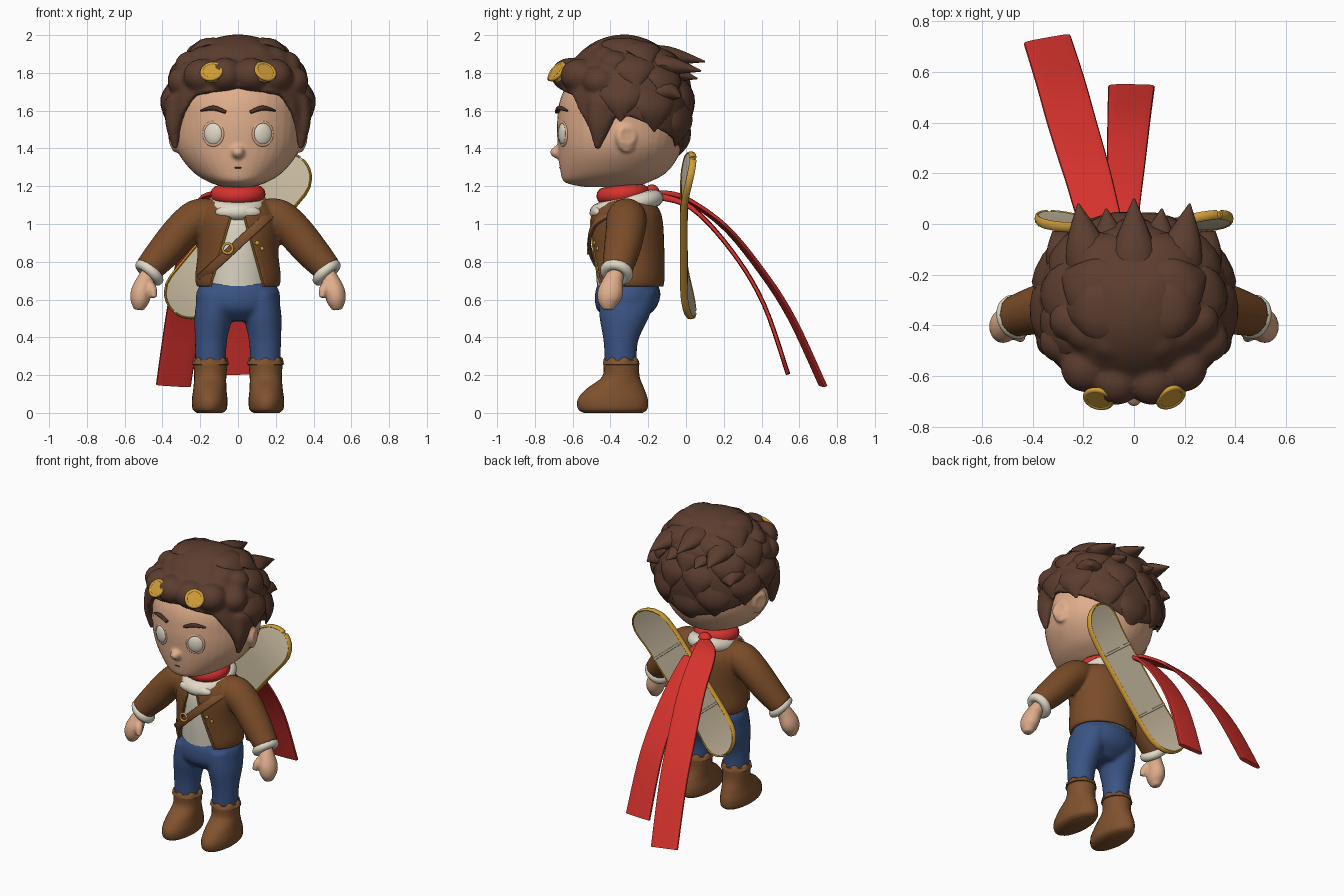
import bpy, bmesh
from math import sin, cos, pi, radians, acos, asin, sqrt
from mathutils import Vector as V

if "Cube" in bpy.data.objects:
    bpy.data.objects.remove(bpy.data.objects["Cube"], do_unlink=True)

def material(name, r, g, b):
    lin = [((c / 255 + 0.055) / 1.055) ** 2.4 for c in (r, g, b)] + [1]
    m = bpy.data.materials.new(name)
    m.use_nodes = True
    m.diffuse_color = lin
    m.node_tree.nodes["Principled BSDF"].inputs["Base Color"].default_value = lin
    return m

HAIR = material("hair_brown", 92, 61, 47)
SKIN = material("skin", 224, 174, 140)
JACKET = material("jacket_brown", 122, 76, 40)
BOOT = material("boot_leather", 128, 82, 46)
CREAM = material("cream", 226, 218, 200)
CANVAS = material("canvas", 208, 194, 166)
RED = material("scarf_red", 214, 50, 45)
BLUE = material("trouser_blue", 58, 84, 132)
GOLD = material("gold", 206, 156, 56)
DARK = material("dark_brown", 78, 48, 36)

def finish(ob, name, mats, angle=50):
    ob.name = name
    for m in mats:
        ob.data.materials.append(m)
    ob.data.shade_smooth()
    ob.data.set_sharp_from_angle(angle=radians(angle))
    return ob

# Surface skinned over rows of points
def skin(name, rings, mats, wrap=True, caps=True, rule=None, thick=0):
    bm = bmesh.new()
    rows = [[bm.verts.new(p) for p in r] for r in rings]
    n = len(rows[0])
    for j, (lower, upper) in enumerate(zip(rows, rows[1:])):
        for i in range(n if wrap else n - 1):
            k = (i + 1) % n
            f = bm.faces.new((lower[i], lower[k], upper[k], upper[i]))
            f.material_index = rule(i, j) if rule else 0
    if wrap and caps:
        bm.faces.new(rows[0])
        bm.faces.new(rows[-1])
    bmesh.ops.recalc_face_normals(bm, faces=bm.faces)
    me = bpy.data.meshes.new(name)
    bm.to_mesh(me)
    bm.free()
    ob = bpy.data.objects.new(name, me)
    bpy.context.collection.objects.link(ob)
    if thick:
        mod = ob.modifiers.new("thickness", "SOLIDIFY")
        mod.thickness, mod.offset, mod.material_offset_rim = thick, 0, 1 if rule else 0
    return finish(ob, name, mats)

def spline(rows, k=5):
    p, out = [rows[0], *rows, rows[-1]], []
    for a, b, c, d in zip(p, p[1:], p[2:], p[3:]):
        for t in (i / k for i in range(k)):
            out.append([y + t / 2 * (z - x + t * (2 * x - 5 * y + 4 * z - w + t * (3 * (y - z) + w - x)))
                        for x, y, z, w in zip(a, b, c, d)])
    return out + [list(rows[-1])]

def oval(c, a, b, n, p=1.0):
    def e(v):
        return abs(v) ** p * (1 if v > 0 else -1)
    return [c + a * e(cos(2 * pi * i / n)) + b * e(sin(2 * pi * i / n)) for i in range(n)]

# Level ovals: x, y, z, half width, half depth
def stack(name, rows, mat, n=28):
    return skin(name, [oval(V(r[:3]), V((r[3], 0, 0)), V((0, r[4], 0)), n) for r in spline(rows)], [mat])

# Ovals along a path: x, y, z, half width along hint, half depth
def tube(name, rows, mat, hint=(0, 1, 0), n=14, p=1.0, k=5):
    pts, rings = spline(rows, k), []
    for i, r in enumerate(pts):
        t = (V(pts[min(i + 1, len(pts) - 1)][:3]) - V(pts[max(i - 1, 0)][:3])).normalized()
        side = (V(hint) - t * t.dot(V(hint))).normalized()
        rings.append(oval(V(r[:3]), side * r[3], t.cross(side) * r[4], n, p))
    return skin(name, rings, [mat])

def ball(name, loc, size, mat, rot=(0, 0, 0)):
    bpy.ops.mesh.primitive_uv_sphere_add(segments=20, ring_count=12, location=loc, rotation=rot)
    bpy.context.object.scale = size
    return finish(bpy.context.object, name, [mat])

def loop(name, loc, radius, r, mat, rot=(0, 0, 0), sy=1):
    bpy.ops.mesh.primitive_torus_add(major_segments=32, location=loc, rotation=rot, major_radius=radius, minor_radius=r)
    bpy.context.object.scale.y = sy
    return finish(bpy.context.object, name, [mat])

# Melt overlapping parts into one soft surface
def fuse(name, obs, voxel, rounds):
    bpy.ops.object.select_all(action="DESELECT")
    for ob in obs:
        ob.select_set(True)
    bpy.context.view_layer.objects.active = obs[0]
    bpy.ops.object.convert(target="MESH")
    bpy.ops.object.join()
    ob = bpy.context.object
    ob.name = name
    mod = ob.modifiers.new("melt", "REMESH")
    mod.mode, mod.voxel_size, mod.use_smooth_shade = "VOXEL", voxel, True
    mod = ob.modifiers.new("soften", "SMOOTH")
    mod.factor, mod.iterations = .5, rounds

# Head and face
head = [stack("head", [(0, -.41, 1.195, .07, .12), (0, -.42, 1.22, .15, .22), (0, -.38, 1.28, .243, .285),
                       (0, -.35, 1.4, .328, .328), (0, -.34, 1.55, .345, .342), (0, -.33, 1.7, .33, .32),
                       (0, -.33, 1.9, .18, .18)], SKIN, 40),
        ball("nose", (0, -.675, 1.38), (.036, .045, .034), SKIN)]
for s in (1, -1):
    ball("eye", (s * .13, -.648, 1.478), (.053, .024, .06), CREAM, (0, 0, s * .35))
    loop("eyelid", (s * .13, -.65, 1.478), .054, .008, SKIN, (pi / 2, 0, s * .35), 1.12)
    tube("eyebrow", [(s * .065, -.683, 1.592, .009, .012), (s * .13, -.67, 1.614, .013, .014),
                     (s * .195, -.632, 1.6, .005, .01)], DARK, (0, 0, 1))
    head += [ball("ear", (s * .335, -.32, 1.455), (.022, .055, .08), SKIN, (.2, 0, s * .3)),
             loop("ear_rim", (s * .346, -.315, 1.465), .042, .013, SKIN, (0, pi / 2, s * .3))]
fuse("head", head, .011, 3)
ball("mouth", (0, -.664, 1.298), (.022, .008, .005), DARK)

# Hair cap with a shaped hairline: degrees from the front, height
LINE = [(0, 1.72), (38, 1.68), (54, 1.55), (65, 1.43), (76, 1.56), (95, 1.57), (180, 1.37)]

def bottom(a):
    d = abs(a) * 180 / pi
    for (a0, z0), (a1, z1) in zip(LINE, LINE[1:]):
        if d <= a1 + .01:
            return acos((z0 + (z1 - z0) * (d - a0) / (a1 - a0) - 1.6) / .385)

def hair(a, th, k=1.0):
    k += .04 * sin(2 * a) ** 2 * sin(th) * (cos(a) < 0)
    return V((.375 * k * sin(th) * sin(a), -.33 - .34 * k * sin(th) * cos(a), 1.6 + .385 * k * cos(th)))

AZ = [pi * (2 * i / 96 - 1) for i in range(96)]
parts = [skin("hair_cap", [[hair(a, .02 + (bottom(a) - .02) * j / 20) for a in AZ] for j in range(21)],
              [HAIR], caps=False, thick=.036),
         ball("hair_crown", (0, -.33, 1.86), (.26, .22, .135), HAIR),
         ball("hair_back", (0, -.2, 1.8), (.26, .2, .13), HAIR)]

# Soft curls over the front and sides
for s in (1, -1):
    for x, y, z, r in [(.07, -.615, 1.79, .1), (.19, -.565, 1.785, .1), (.285, -.46, 1.755, .09), (.32, -.42, 1.63, .075),
                       (.25, -.38, 1.84, .085), (.09, -.45, 1.87, .1), (.18, -.42, 1.86, .09), (.31, -.3, 1.72, .07)]:
        parts.append(ball("curl", (s * x, y, z), (r, r, r * .9), HAIR))
    parts.append(tube("side_lock", [(s * .335, -.43, 1.66, .09, .05), (s * .345, -.455, 1.53, .065, .04),
                                    (s * .33, -.47, 1.395, .014, .014)], HAIR))
fuse("hair", parts, .013, 5)

# Overlapping pointed locks round the sides and back, then loose spikes
for row, lift, flare in ((.06, .03, .03), (-.4, .04, .07), (-.85, .04, .08)):
    for i in range(7):
        a = pi + (i - 3) * .54 + (.25 if row == -.4 else 0)
        a = a if a <= pi else a - 2 * pi
        th, back = bottom(a) + row, .3 + .7 * max(0, -cos(a))
        root, mid, tip = hair(a, th - .65, .93), hair(a, th - .3, 1 + lift * .6), hair(a, th, 1 + flare * back)
        tube("hair_lock", [(*root, .12, .03), (*mid, .105, .035), (*tip, .004, .004)], HAIR, (cos(a), sin(a), 0), 10)
for x, y, z in [(0, .1, 1.86), (.11, .06, 1.77), (.22, .08, 1.81), (.32, -.03, 1.67)]:
    for s in (1, -1) if x else (1,):
        tip, root, mid = V((s * x, y, z)), V((s * x * .6, -.27, z + .02)), V((s * x * .85, -.1, z + .03))
        tube("hair_spike", [(*root, .1, .06), (*mid, .085, .055), (*tip, .004, .004)], HAIR, (1, 0, 0), 10)

# Goggles pushed up on the hair
for c, d in (((.14, -.675, 1.8), (.4, -.72, .62)), ((-.137, -.68, 1.8), (-.2, -.75, .62))):
    d = V(d).normalized()
    rot = d.to_track_quat("Z", "Y").to_euler()
    bpy.ops.mesh.primitive_cylinder_add(vertices=24, radius=.05, depth=.04, location=c, rotation=rot)
    finish(bpy.context.object, "goggle_lens", [GOLD])
    loop("goggle_rim", V(c) + d * .012, .052, .011, GOLD, rot)

# Shirt and open jacket: height, half width, centre, half depth
TORSO = spline([(.67, .205, -.305, .172), (.72, .213, -.305, .178), (.85, .2, -.31, .182), (1.0, .205, -.315, .18),
                (1.07, .185, -.315, .162), (1.13, .12, -.315, .115)])
stack("shirt", [(0, -.31, .66, .18, .16), (0, -.315, .85, .18, .168), (0, -.32, 1.02, .17, .158),
                (0, -.32, 1.12, .1, .1)], CREAM)
rings = []
for z, rx, yc, ry in TORSO:
    t = min(1, max(0, (z - .67) / .36))
    lo, hi = asin((.135 - .1 * t) / rx), 2 * pi - asin((.145 - .105 * t) / rx)
    rings.append([V((rx * sin(a), yc - ry * cos(a), z)) for a in (lo + (hi - lo) * i / 36 for i in range(37))])
parts = [skin("jacket", rings, [JACKET], wrap=False, thick=.028)]
for s in (1, -1):
    parts.append(tube("sleeve", [(s * .11, -.315, 1.055, .08, .075), (s * .205, -.315, 1.035, .105, .1),
                                 (s * .29, -.32, .97, .105, .098), (s * .385, -.34, .86, .096, .092),
                                 (s * .475, -.365, .76, .08, .076)], JACKET, n=20))
fuse("jacket", parts, .01, 3)
for i in (0, -1):
    tube("zip", [(*r[i] + V((0, -.013, 0)), .005, .005) for r in rings[:18]], GOLD, (1, 0, 0), 6, k=1)

def front(x, z):
    z, rx, yc, ry = min(TORSO, key=lambda r: abs(r[0] - z))
    return yc - ry * sqrt(max(0, 1 - (x / rx) ** 2))

# Shoulder strap, buckle and buttons
path = [(.18 - .38 * i / 8, 1.06 - .35 * i / 8) for i in range(9)]
tube("shoulder_strap", [(x, front(x, z) - .018, z, .025, .009) for x, z in path], BOOT, (.69, 0, -.72), 12, .5)
loop("buckle", (-.055, front(-.055, .87) - .032, .87), .026, .007, GOLD, (pi / 2, .75, 0))
for x, z in ((.1, .9), (.125, .87), (.085, .98)):
    ball("button", (x, front(x, z) - .014, z), (.012, .008, .012), GOLD)

# Cuffs and hands
for s in (1, -1):
    loop("cuff", (s * .469, -.367, .744), .06, .029, CREAM, V((s * .09, -.03, -.1)).to_track_quat("Z", "Y").to_euler())
    fuse("hand", [tube("palm", [(s * .465, -.365, .745, .042, .042), (s * .49, -.385, .7, .054, .048),
                                (s * .512, -.4, .64, .068, .056), (s * .52, -.41, .59, .058, .05),
                                (s * .525, -.41, .545, .028, .026)], SKIN),
                  tube("thumb", [(s * .48, -.4, .69, .026, .026), (s * .455, -.435, .655, .028, .026),
                                 (s * .445, -.45, .61, .016, .016)], SKIN)], .008, 3)

# Trousers and boots
parts = [stack("hips", [(0, -.31, .69, .195, .155), (0, -.308, .63, .222, .174), (0, -.318, .55, .212, .155),
                        (0, -.325, .485, .12, .08)], BLUE)]
for s in (1, -1):
    parts.append(stack("trouser_leg", [(s * .12, -.31, .64, .09, .15), (s * .13, -.325, .52, .1, .135),
                                       (s * .143, -.345, .38, .085, .092), (s * .145, -.345, .25, .08, .085)], BLUE))
    stack("boot", [(s * .15, -.385, 0, .068, .155), (s * .15, -.388, .02, .09, .183), (s * .15, -.388, .07, .094, .186),
                   (s * .149, -.375, .125, .088, .155), (s * .147, -.345, .19, .085, .1),
                   (s * .146, -.343, .26, .09, .094), (s * .146, -.343, .28, .088, .092)], BOOT)
    # Ragged folded boot top
    skin("boot_cuff", [[V((s * .146 + r * cos(t), -.343 + r * sin(t), z + .01 * sin(7 * t) * up))
                        for t in (2 * pi * i / 42 for i in range(42))]
                       for r, z, up in ((.08, .25, 0), (.098, .257, 0), (.092, .28, 1), (.08, .288, 1))], [BOOT])
fuse("trousers", parts, .011, 6)

# Fur collar, scarf and its trailing tails
loop("fur_collar", (0, -.315, 1.1), .113, .048, CREAM, (.24, 0, 0), 1.25)
ball("fur_collar_front", (0, -.465, 1.062), (.12, .04, .04), CREAM)
loop("scarf", (0, -.335, 1.158), .1, .046, RED, (.1, 0, 0), .96)
ball("scarf_knot", (-.02, -.18, 1.165), (.045, .04, .045), RED)
tube("long_tail", [(-.03, -.16, 1.16, .035, .02), (-.12, -.02, 1.14, .08, .014), (-.185, .2, .99, .092, .012),
                   (-.245, .4, .75, .096, .012), (-.29, .56, .5, .096, .012), (-.342, .725, .145, .094, .012)],
     RED, (1, .15, 0), 16, .5)
tube("short_tail", [(-.02, -.16, 1.15, .03, .02), (-.03, .03, 1.085, .05, .014), (-.03, .24, .86, .075, .012),
                    (-.02, .41, .58, .085, .012), (-.01, .54, .205, .092, .012)], RED, (1, 0, 0), 16, .5)

# Board carried on the back, with upturned ends and a gold rim
ALONG, ACROSS = V((cos(.88), 0, sin(.88))), V((-sin(.88), 0, cos(.88)))
half = [(.39 * i / 6, .135) for i in range(6)] + [(.39 + .135 * sin(t * pi / 18), .135 * cos(t * pi / 18))
                                                  for t in (0, 2, 4, 5, 6, 7, 7.8, 8.6)]
rows = [(-a, w) for a, w in half[:0:-1]] + half

def board(a, w):
    return V((0, -.012 + .05 * (max(0, abs(a) - .25) / .28) ** 2, .94)) + ALONG * a + ACROSS * w

skin("back_board", [[board(a, w * c) for c in (-1, -.93, -.4, 0, .4, .93, 1)] for a, w in rows], [CANVAS, GOLD],
     wrap=False, thick=.03, rule=lambda i, j: 1 if i in (0, 5) or j in (0, len(rows) - 2) else 0)
for s in (1, -1):
    tube("board_rim", [(*board(a, s * w), .019, .009) for a, w in rows], GOLD, (0, 1, 0), 8, k=1)
    tube("board_band", [(*board(s * .22, w) + V((0, .016, 0)), .008, .006) for w in (-.135, 0, .135)], CANVAS, ALONG, 8, .5)
